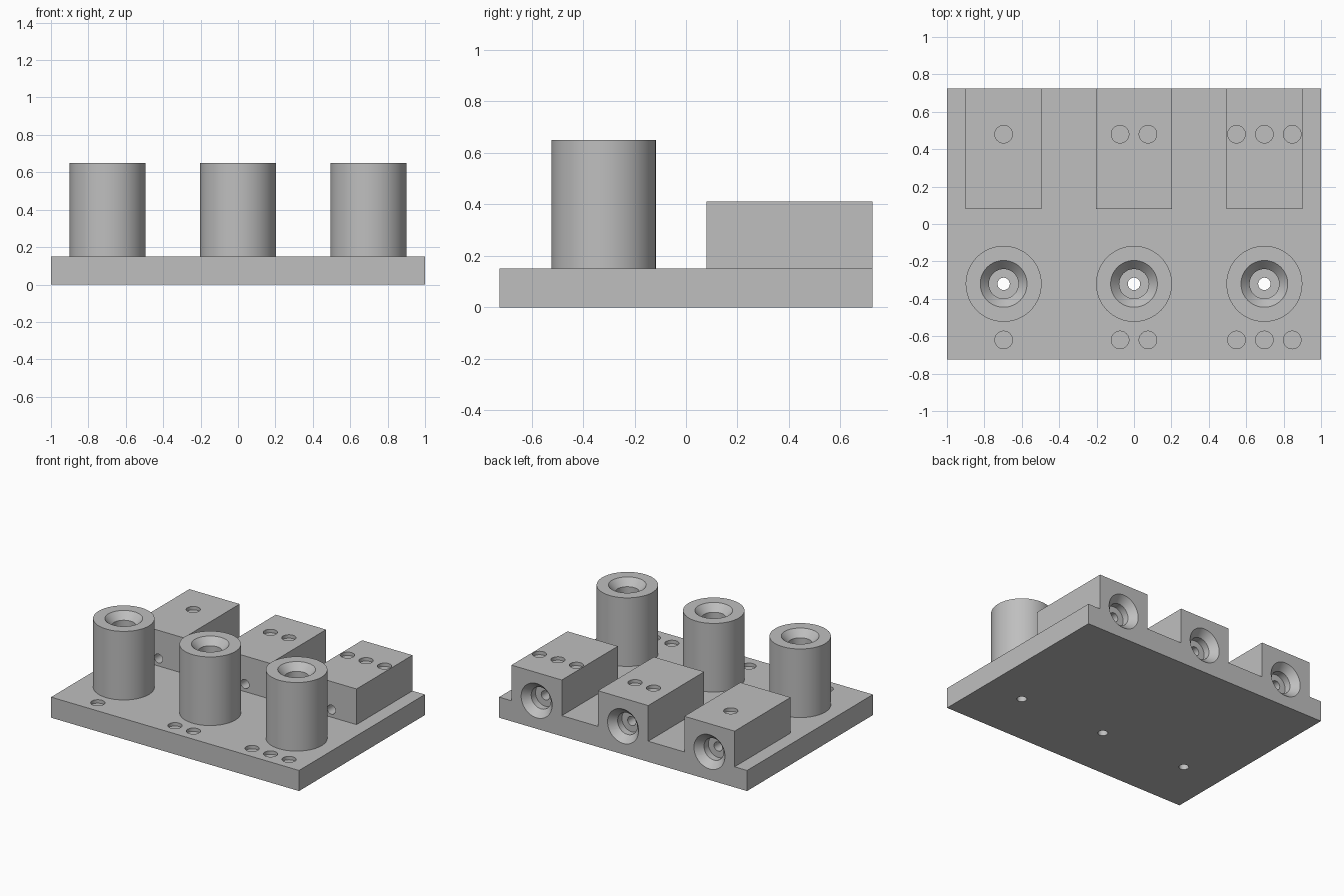
import bpy, bmesh, math
from mathutils import Matrix, Vector

cube = bpy.data.objects.get("Cube")
if cube:
    bpy.data.objects.remove(cube, do_unlink=True)

SIDES = 64
COLUMNS = (-0.697, 0.0, 0.697)      # x of the three test stations
BOSS_Y, BOSS_R, LENGTH = -0.32, 0.203, 0.65
HALF_W, HALF_D, PLATE_H = 1.0, 0.725, 0.15
BLOCK_FRONT, BLOCK_TOP, BORE_Z = 0.08, 0.41, 0.205

grey = bpy.data.materials.new("plain grey")
grey.use_nodes = True
colour = (0.52, 0.52, 0.52, 1)
grey.diffuse_color = colour
grey.node_tree.nodes["Principled BSDF"].inputs["Base Color"].default_value = colour


def lathe(bm, profile, matrix):
    """Closed solid of revolution about local z from (radius, height) pairs."""
    rings = []
    for r, h in profile:
        rings.append([bm.verts.new(matrix @ Vector((r * math.cos(a), r * math.sin(a), h)))
                      for a in (2 * math.pi * i / SIDES for i in range(SIDES))])
    for low, high in zip(rings, rings[1:]):
        for i in range(SIDES):
            j = (i + 1) % SIDES
            bm.faces.new((low[i], low[j], high[j], high[i]))
    bm.faces.new(rings[0][::-1])
    bm.faces.new(rings[-1])


def box(bm, x0, x1, y0, y1, z0, z1):
    centre = Matrix.Translation(((x0 + x1) / 2, (y0 + y1) / 2, (z0 + z1) / 2))
    bmesh.ops.create_cube(bm, size=1, matrix=centre @ Matrix.Diagonal((x1 - x0, y1 - y0, z1 - z0, 1)))


def finish(bm, name):
    bmesh.ops.recalc_face_normals(bm, faces=bm.faces[:])
    mesh = bpy.data.meshes.new(name)
    bm.to_mesh(mesh)
    bm.free()
    mesh.materials.append(grey)
    obj = bpy.data.objects.new(name, mesh)
    bpy.context.collection.objects.link(obj)
    return obj


# Countersunk, stepped through hole, measured from its small end
hole = [(0.033, -0.03), (0.033, LENGTH - 0.1), (0.079, LENGTH - 0.1),
        (0.079, LENGTH - 0.05), (0.125, LENGTH), (0.125, LENGTH + 0.03)]
dimple = [(0.047, -0.025), (0.047, 0.03)]

# All holes and counting dimples in one cutter
bm = bmesh.new()
for n, x in enumerate(COLUMNS):
    lathe(bm, hole, Matrix.Translation((x, BOSS_Y, 0)))
    lathe(bm, hole, Matrix.Translation((x, HALF_D - LENGTH, BORE_Z)) @ Matrix.Rotation(-math.pi / 2, 4, 'X'))
    for k in range(n + 1):
        dx = x + (k - n / 2) * 0.149
        lathe(bm, dimple, Matrix.Translation((dx, -0.62, PLATE_H)))
        lathe(bm, dimple, Matrix.Translation((dx, 0.48, BLOCK_TOP)))
cutter = finish(bm, "hole_cutter")
cutter.hide_render = True

# Base plate
bm = bmesh.new()
box(bm, -HALF_W, HALF_W, -HALF_D, HALF_D, 0, PLATE_H)
parts = [finish(bm, "base_plate")]

# Upright bosses in front, flat-lying blocks behind
for side, x in zip(("right", "middle", "left"), COLUMNS):
    bm = bmesh.new()
    lathe(bm, [(BOSS_R, PLATE_H), (BOSS_R, LENGTH)], Matrix.Translation((x, BOSS_Y, 0)))
    parts.append(finish(bm, side + "_boss"))
    bm = bmesh.new()
    box(bm, x - BOSS_R, x + BOSS_R, BLOCK_FRONT, HALF_D, PLATE_H, BLOCK_TOP)
    parts.append(finish(bm, side + "_block"))

# Cut the holes and bake the result
for part in parts:
    mod = part.modifiers.new("holes", 'BOOLEAN')
    mod.operation, mod.solver, mod.object = 'DIFFERENCE', 'EXACT', cutter
bpy.context.view_layer.update()
depsgraph = bpy.context.evaluated_depsgraph_get()
baked = [bpy.data.meshes.new_from_object(p.evaluated_get(depsgraph)) for p in parts]
for part, mesh in zip(parts, baked):
    part.modifiers.clear()
    part.data = mesh
bpy.data.objects.remove(cutter, do_unlink=True)

# Smooth round walls, keep edges crisp
bpy.ops.object.select_all(action='DESELECT')
for part in parts:
    part.select_set(True)
bpy.context.view_layer.objects.active = parts[0]
bpy.ops.object.shade_smooth_by_angle(angle=math.radians(30))
